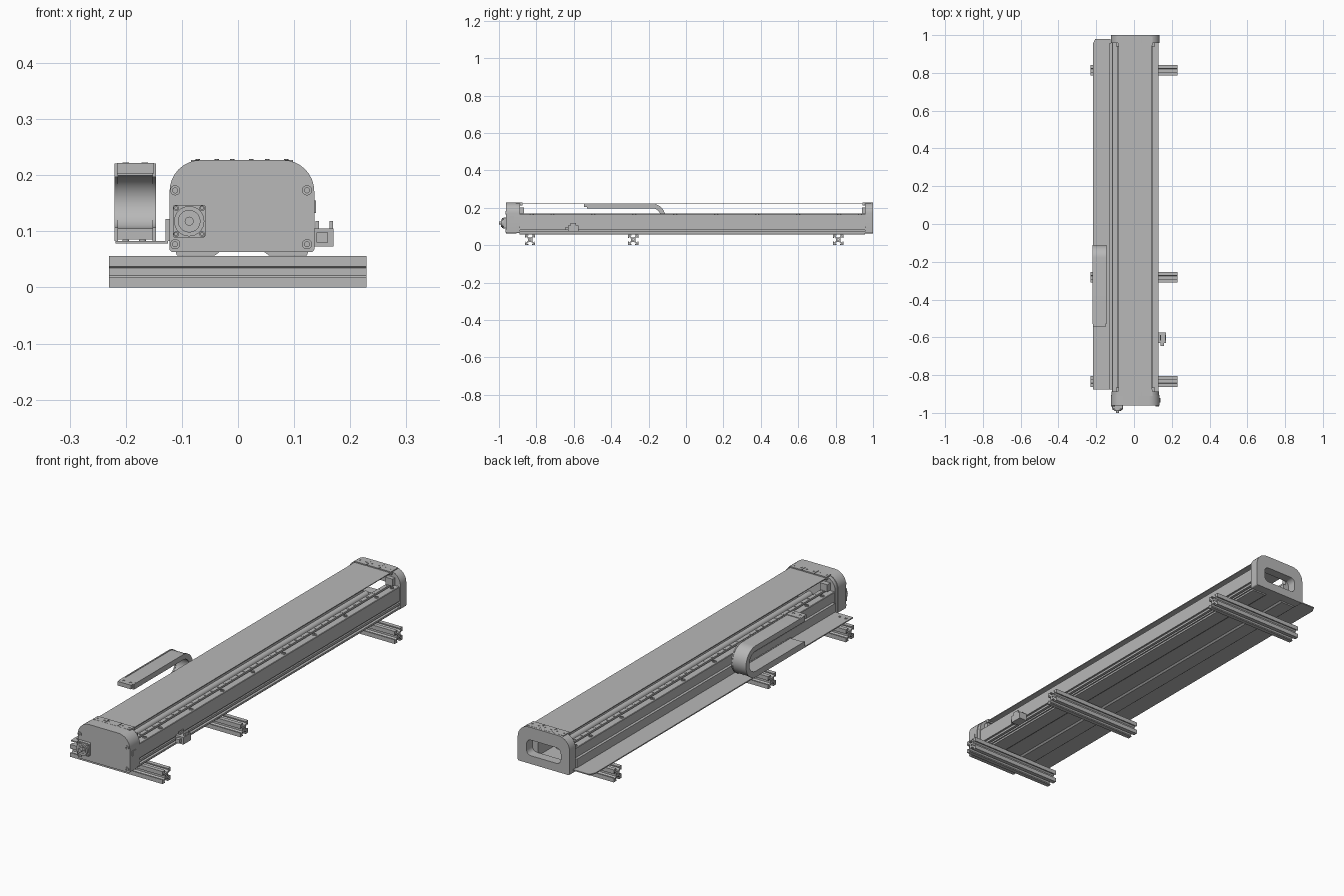
import bpy, bmesh
from math import sin, cos, pi

old = bpy.data.objects.get("Cube")
if old:
    bpy.data.objects.remove(old)

grey = bpy.data.materials.new("machined grey")
grey.use_nodes = True
colour = (0.48, 0.48, 0.48, 1)
grey.diffuse_color = colour
grey.node_tree.nodes["Principled BSDF"].inputs["Base Color"].default_value = colour

CX = 0.007      # centre line of the actuator
FRONT, BACK = -0.89, 0.958


def prism(name, loops, axis, a, b):
    """Extrude outlines (the first is outer, the rest are holes) along an axis from a to b."""
    place = {"x": lambda u, v: (a, u, v), "y": lambda u, v: (u, a, v), "z": lambda u, v: (u, v, a)}[axis]
    bm = bmesh.new()
    edges = []
    for pts in loops:
        vs = [bm.verts.new(place(u, v)) for u, v in pts]
        if len(loops) == 1:
            bm.faces.new(vs)
        else:
            edges += [bm.edges.new((vs[i - 1], vs[i])) for i in range(len(vs))]
    if edges:
        bmesh.ops.triangle_fill(bm, edges=edges, use_beauty=True)
    out = bmesh.ops.extrude_face_region(bm, geom=bm.faces[:])
    shift = [b - a if k == axis else 0 for k in "xyz"]
    bmesh.ops.translate(bm, vec=shift, verts=[g for g in out["geom"] if isinstance(g, bmesh.types.BMVert)])
    bmesh.ops.recalc_face_normals(bm, faces=bm.faces[:])
    mesh = bpy.data.meshes.new(name)
    bm.to_mesh(mesh)
    bm.free()
    mesh.materials.append(grey)
    ob = bpy.data.objects.new(name, mesh)
    bpy.context.collection.objects.link(ob)
    return ob


def box(name, x, y, z):
    return prism(name, [[(x[0], y[0]), (x[1], y[0]), (x[1], y[1]), (x[0], y[1])]], "z", *z)


def circle(u, v, r, n=20):
    return [(u + r * cos(2 * pi * i / n), v + r * sin(2 * pi * i / n)) for i in range(n)]


def rounded(u0, u1, v0, v1, low, top, n=8):
    """Rectangle with one radius for the low corners and one for the top corners."""
    pts = []
    corners = [(u1, v0, -1, 1, low, 3), (u1, v1, -1, -1, top, 0), (u0, v1, 1, -1, top, 1), (u0, v0, 1, 1, low, 2)]
    for u, v, su, sv, r, q in corners:
        for i in range(n + 1):
            t = (q + i / n) * pi / 2
            pts.append((u + su * r + r * cos(t), v + sv * r + r * sin(t)))
    return pts


def screw(name, u, v, axis, a, b, r=0.009):
    """Screw head with a socket hole."""
    prism(name, [circle(u, v, r), circle(u, v, r * 0.5)], axis, a, b)


# Main extruded body: feet, side slots, top flanges and an inner trough
half = [(0.04, 0.063), (0.048, 0.057), (0.116, 0.057), (0.118, 0.064), (0.124, 0.064),
        (0.124, 0.072), (0.112, 0.072), (0.112, 0.082), (0.124, 0.082), (0.124, 0.092),
        (0.117, 0.092), (0.117, 0.1), (0.124, 0.1), (0.124, 0.163), (0.122, 0.165),
        (0.092, 0.165), (0.092, 0.152), (0.058, 0.152), (0.058, 0.085)]
section = [(CX + u, z) for u, z in half] + [(CX - u, z) for u, z in reversed(half)]
prism("body_extrusion", [section], "y", FRONT, BACK)

# Guide rails and their bolts, and the flange screws
for side in (-1, 1):
    x = CX + side * 0.077
    box("guide_rail", (x - 0.009, x + 0.009), (FRONT, BACK), (0.152, 0.168))
    for i in range(40):
        prism("rail_bolt", [circle(x, -0.86 + i * 0.046, 0.005, 8)], "z", 0.168, 0.1695)
    for y in [0.93, 0.82, -0.825] + [0.6 - 0.219 * i for i in range(7)]:
        screw("flange_screw", CX + side * 0.107, y, "z", 0.165, 0.168)

# Drive screw inside the trough and the thin top cover
prism("drive_screw", [circle(CX, 0.122, 0.014)], "y", FRONT, 0.9)
box("cover_strip", (CX - 0.09, CX + 0.088), (FRONT, BACK), (0.219, 0.2225))

# Front end block in two layers
outline = rounded(-0.122, 0.136, 0.063, 0.227, 0.006, 0.056)
prism("front_block", [outline], "y", -0.962, -0.905)
prism("front_block_flange", [rounded(-0.119, 0.133, 0.065, 0.225, 0.006, 0.054)], "y", -0.905, -0.888)
for x in (-0.112, 0.123):
    for z in (0.077, 0.173):
        screw("front_screw", x, z, "y", -0.962, -0.966)
box("side_plug", (0.134, 0.139), (-0.945, -0.92), (0.133, 0.155))

# Back end plate with its window
window = rounded(CX - 0.085, CX + 0.085, 0.1, 0.17, 0.022, 0.022)
prism("back_plate", [outline, window], "y", BACK, 1.0)
for side in (-1, 1):
    for u, z in ((0.108, 0.08), (0.108, 0.17), (0.1, 0.188), (0.06, 0.205), (0.108, 0.135)):
        screw("back_screw", CX + side * u, z, "y", 0.998, 1.0, 0.0075)

# Cover clamps at both ends, with inner bumpers and screws on top
for y0, y1, inner in ((-0.91, -0.875, -0.865), (0.945, 0.99, 0.94)):
    for i in range(3):
        x = CX - 0.062 + i * 0.062
        box("cover_clamp", (x - 0.029, x + 0.029), (y0, y1), (0.212, 0.2275))
        for dx in (-0.017, 0.017):
            prism("clamp_screw", [circle(x + dx, (y0 + y1) / 2, 0.004, 10)], "z", 0.2275, 0.229)
    for side in (-1, 1):
        x = CX + side * 0.085
        box("bumper", (x - 0.018, x + 0.018), sorted((inner, (y0 + y1) / 2)), (0.168, 0.2))

# Motor coupling on the front
mx, mz = -0.087, 0.118
prism("motor_flange", [rounded(mx - 0.029, mx + 0.029, mz - 0.029, mz + 0.029, 0.004, 0.004)], "y", -0.976, -0.962)
prism("motor_collar", [circle(mx, mz, 0.027, 32), circle(mx, mz, 0.02, 32)], "y", -0.985, -0.976)
prism("coupling_disc", [circle(mx, mz, 0.02, 32)], "y", -0.988, -0.97)
prism("coupling_shaft", [circle(mx, mz, 0.008)], "y", -1.0, -0.988)
for sx in (-1, 1):
    for sz in (-1, 1):
        screw("motor_screw", mx + sx * 0.023, mz + sz * 0.023, "y", -0.979, -0.976, 0.005)
for u, v in circle(mx, mz, 0.0145, 6):
    screw("coupling_screw", u, v, "y", -0.99, -0.988, 0.003)

# Slotted cross beams underneath
h, a = 0.028, 0.0093
side_pts = [(h, h), (a, h), (a, 0.023), (0.017, 0.023), (0.007, 0.012)]
side_pts += [(-u, v) for u, v in reversed(side_pts[1:])]
beam = []
for q in range(4):
    c, s = round(cos(q * pi / 2)), round(sin(q * pi / 2))
    beam += [(c * u - s * v, s * u + c * v) for u, v in side_pts]
for y in (-0.834, -0.283, 0.813):
    prism("cross_beam", [[(y + u, h + v) for u, v in beam], circle(y, h, 0.004, 12)], "x", -0.23, 0.229)

# Cable tray with an upright lip bolted to the body
prism("cable_tray", [[(-0.218, -0.875), (-0.125, -0.875), (-0.125, 0.98), (-0.205, 0.98), (-0.218, 0.955)]],
      "z", 0.078, 0.083)
box("tray_lip", (-0.129, -0.116), (-0.875, BACK), (0.083, 0.122))
for x in (-0.2, -0.17):
    screw("tray_screw", x, -0.848, "z", 0.083, 0.085, 0.006)


# Cable chain: raised side bands and a thinner middle band
def chain(name, x0, x1, inset, start):
    cy, cz, outer, thick = -0.18, 0.152, 0.069 - inset, 0.024 - 2 * inset
    arc = [(cos(pi / 2 - pi * i / 24), sin(pi / 2 - pi * i / 24)) for i in range(25)]
    pts = [(start, cz + outer)] + [(cy + outer * c, cz + outer * s) for c, s in arc] + [(start, cz - outer)]
    r = outer - thick
    pts += [(start, cz - r)] + [(cy + r * c, cz + r * s) for c, s in reversed(arc)] + [(start, cz + r)]
    prism(name, [pts], "x", x0, x1)


chain("chain_side", -0.22, -0.214, 0, -0.53)
chain("chain_side", -0.152, -0.146, 0, -0.53)
chain("chain_middle", -0.214, -0.152, 0.002, -0.525)
box("chain_end_tab", (-0.216, -0.15), (-0.545, -0.5), (0.203, 0.2215))
for x in (-0.2, -0.166):
    screw("chain_screw", x, -0.525, "z", 0.2215, 0.223, 0.006)

# Limit sensor on the left side
box("sensor_base", (0.13, 0.17), (-0.63, -0.575), (0.073, 0.105))
for x in (0.138, 0.163):
    box("sensor_prong", (x, x + 0.006), (-0.618, -0.588), (0.105, 0.118))
box("sensor_plug", (0.14, 0.16), (-0.645, -0.63), (0.08, 0.098))

# Smooth round parts, keep edges sharp
bpy.ops.object.select_all(action="DESELECT")
for ob in bpy.context.scene.objects:
    if ob.type == "MESH":
        ob.select_set(True)
        bpy.context.view_layer.objects.active = ob
bpy.ops.object.shade_smooth_by_angle()
